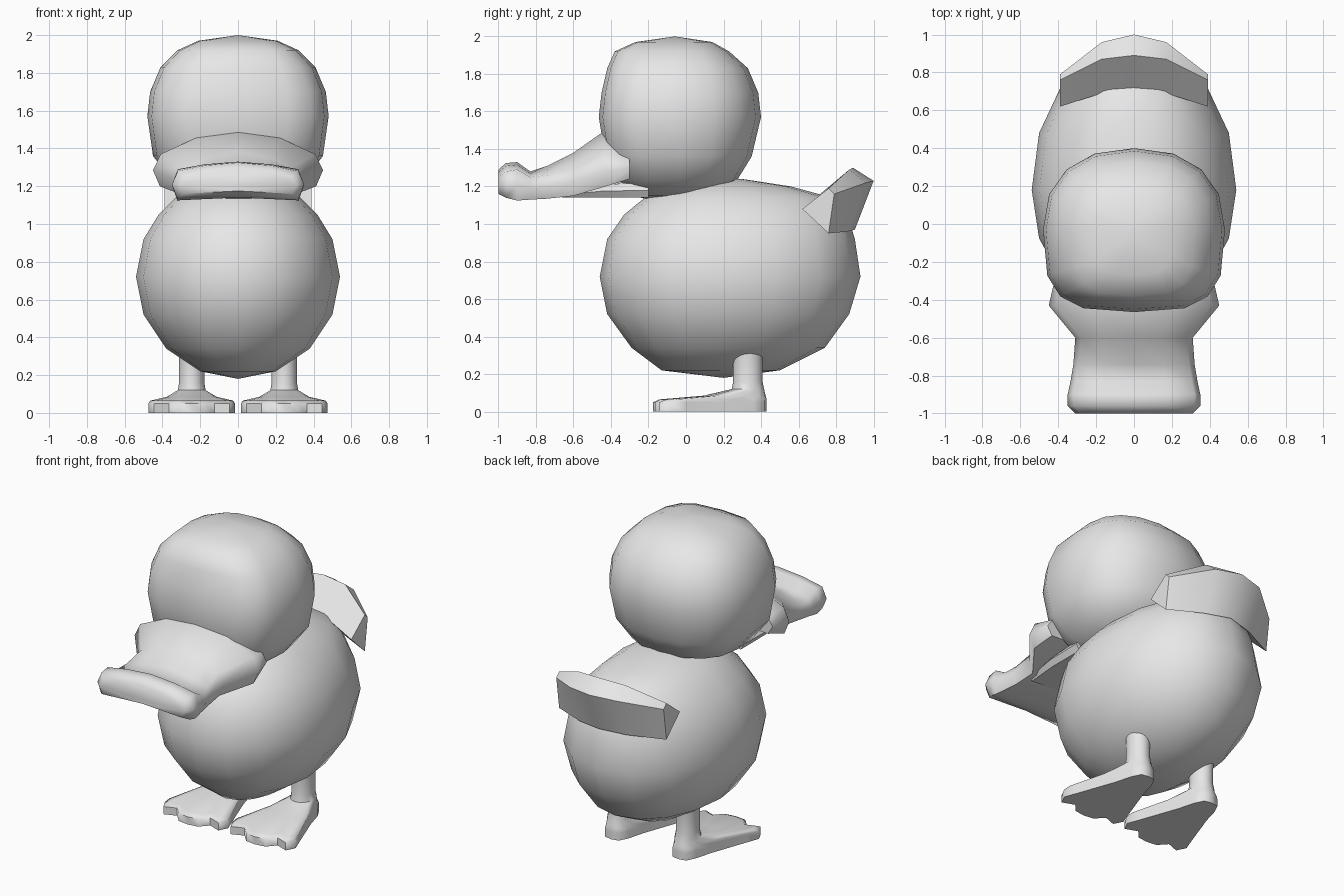
import bpy
import bmesh
import math

cube = bpy.data.objects.get("Cube")
if cube:
    bpy.data.objects.remove(cube, do_unlink=True)

GREY = (0.8, 0.8, 0.8, 1.0)
material = bpy.data.materials.new("plain_grey")
material.use_nodes = True
material.diffuse_color = GREY
material.node_tree.nodes["Principled BSDF"].inputs["Base Color"].default_value = GREY


def loft(name, rings, sharp_angle=50):
    """Skin a list of closed rings, cap both ends and shade smooth."""
    bm = bmesh.new()
    rows = [[bm.verts.new(point) for point in ring] for ring in rings]
    count = len(rows[0])
    for low, high in zip(rows, rows[1:]):
        for i in range(count):
            j = (i + 1) % count
            bm.faces.new((low[i], low[j], high[j], high[i]))
    bm.faces.new(rows[0])
    bm.faces.new(rows[-1])
    bmesh.ops.remove_doubles(bm, verts=bm.verts[:], dist=0.0005)
    bmesh.ops.recalc_face_normals(bm, faces=bm.faces[:])
    for face in bm.faces:
        face.smooth = True
    mesh = bpy.data.meshes.new(name)
    bm.to_mesh(mesh)
    bm.free()
    mesh.set_sharp_from_angle(angle=math.radians(sharp_angle))
    mesh.materials.append(material)
    obj = bpy.data.objects.new(name, mesh)
    bpy.context.collection.objects.link(obj)
    return obj


def oval(z, front, back, half_width, middle, front_power, back_power, sides=16):
    """Horizontal superellipse whose front and back halves may differ."""
    points = []
    for i in range(sides):
        angle = math.tau * i / sides
        c, s = math.cos(angle), math.sin(angle)
        power = 2 / (front_power if s < 0 else back_power)
        reach = middle - front if s < 0 else back - middle
        x = half_width * math.copysign(abs(c) ** power, c)
        y = middle + reach * math.copysign(abs(s) ** power, s)
        points.append((x, y, z))
    return points


def stack(name, profile, middle, front_power, back_power):
    """Rounded form from rows of height, front, back and half width."""
    rings = []
    for z, front, back, half_width in profile:
        centre = min(max(middle, front), back)
        rings.append(oval(z, front, back, half_width, centre,
                          front_power, back_power))
    return loft(name, rings, sharp_angle=80)


def mirrored(half):
    """Close a half outline that starts and ends on the middle line."""
    return half + [(-p[0],) + tuple(p[1:]) for p in reversed(half[1:-1])]


def bill_section(y, top, edge, bottom, width):
    """Arched cross-section across the bill."""
    half = [(0, y, top),
            (width / 2, y, top + (edge - top) * 0.35),
            (width * 0.91, y, edge),
            (width, y, (edge + bottom) / 2),
            (width * 0.92, y, bottom),
            (0, y, bottom + 0.015)]
    return mirrored(half)


# Plump body
stack("body", [
    (0.18, 0.2, 0.2, 0),
    (0.22, -0.13, 0.5, 0.2),
    (0.34, -0.29, 0.74, 0.38),
    (0.52, -0.42, 0.87, 0.5),
    (0.72, -0.46, 0.93, 0.54),
    (0.92, -0.42, 0.9, 0.5),
    (1.05, -0.33, 0.86, 0.42),
    (1.14, -0.22, 0.78, 0.33),
    (1.2, -0.1, 0.56, 0.24),
    (1.24, 0.1, 0.3, 0.1)], 0.18, 2.1, 2.1)

# Head with a broad, flattened face
stack("head", [
    (1.13, -0.2, -0.1, 0.05),
    (1.15, -0.28, 0.05, 0.22),
    (1.23, -0.36, 0.27, 0.35),
    (1.36, -0.43, 0.35, 0.45),
    (1.57, -0.465, 0.4, 0.48),
    (1.7, -0.45, 0.385, 0.465),
    (1.83, -0.42, 0.33, 0.41),
    (1.92, -0.38, 0.23, 0.32),
    (1.97, -0.27, 0.14, 0.21),
    (2.0, -0.06, -0.06, 0)], -0.03, 3.3, 2.3)

# Upper bill with flared cheeks and a rolled tip
loft("upper_bill", [bill_section(*row) for row in [
    (-0.3, 1.47, 1.35, 1.24, 0.42),
    (-0.43, 1.5, 1.37, 1.2, 0.45),
    (-0.6, 1.38, 1.3, 1.15, 0.31),
    (-0.74, 1.31, 1.26, 1.135, 0.32),
    (-0.83, 1.28, 1.25, 1.13, 0.335),
    (-0.9, 1.33, 1.29, 1.125, 0.35),
    (-0.96, 1.325, 1.28, 1.14, 0.35),
    (-1.0, 1.29, 1.25, 1.16, 0.31)]], 60)

# Lower bill
loft("lower_bill", [bill_section(*row) for row in [
    (-0.2, 1.24, 1.22, 1.14, 0.28),
    (-0.45, 1.22, 1.21, 1.14, 0.28),
    (-0.66, 1.18, 1.17, 1.14, 0.26)]])


# Upturned crescent tail, skinned from side to side
def tail_section(x, points):
    return [(x, y, z) for y, z in points]


tail_middle = [(0.7, 1.14), (0.89, 1.3), (1.0, 1.23), (0.9, 0.97)]
tail_inner = [(0.69, 1.13), (0.87, 1.29), (0.96, 1.22), (0.86, 0.96)]
tail_end = [(0.62, 1.08), (0.76, 1.19), (0.79, 1.16), (0.76, 0.95)]
loft("tail", [
    tail_section(-0.39, tail_end),
    tail_section(-0.17, tail_inner),
    tail_section(0, tail_middle),
    tail_section(0.17, tail_inner),
    tail_section(0.39, tail_end)])

# Webbed feet that blend up into round legs
HEEL_TO_TOES = [(0, 0.43), (0.05, 0.42), (0.08, 0.36), (0.11, 0.25),
                (0.2, 0), (0.23, -0.08), (0.2, -0.14), (0.12, -0.11),
                (0.07, -0.165), (0, -0.175)]
OUTLINE = mirrored(HEEL_TO_TOES)
LEG_Y = 0.33


def foot_ring(centre_x, z, blend, radius):
    """Mix of the foot outline and a circle around the leg."""
    ring = []
    for i, (x, y) in enumerate(OUTLINE):
        angle = math.tau * i / len(OUTLINE)
        leg_x = radius * math.sin(angle)
        leg_y = LEG_Y + radius * 1.15 * math.cos(angle)
        ring.append((centre_x + x + (leg_x - x) * blend,
                     y + (leg_y - y) * blend, z))
    return ring


for side, sign in (("left", 1), ("right", -1)):
    loft(side + "_foot_and_leg", [
        foot_ring(sign * 0.245, z, blend, radius)
        for z, blend, radius in [
            (0, 0, 0.08), (0.05, 0, 0.08), (0.065, 0.08, 0.08),
            (0.085, 0.65, 0.08), (0.12, 1, 0.075),
            (0.16, 1, 0.068), (0.27, 1, 0.068), (0.36, 1, 0.074)]], 60)
